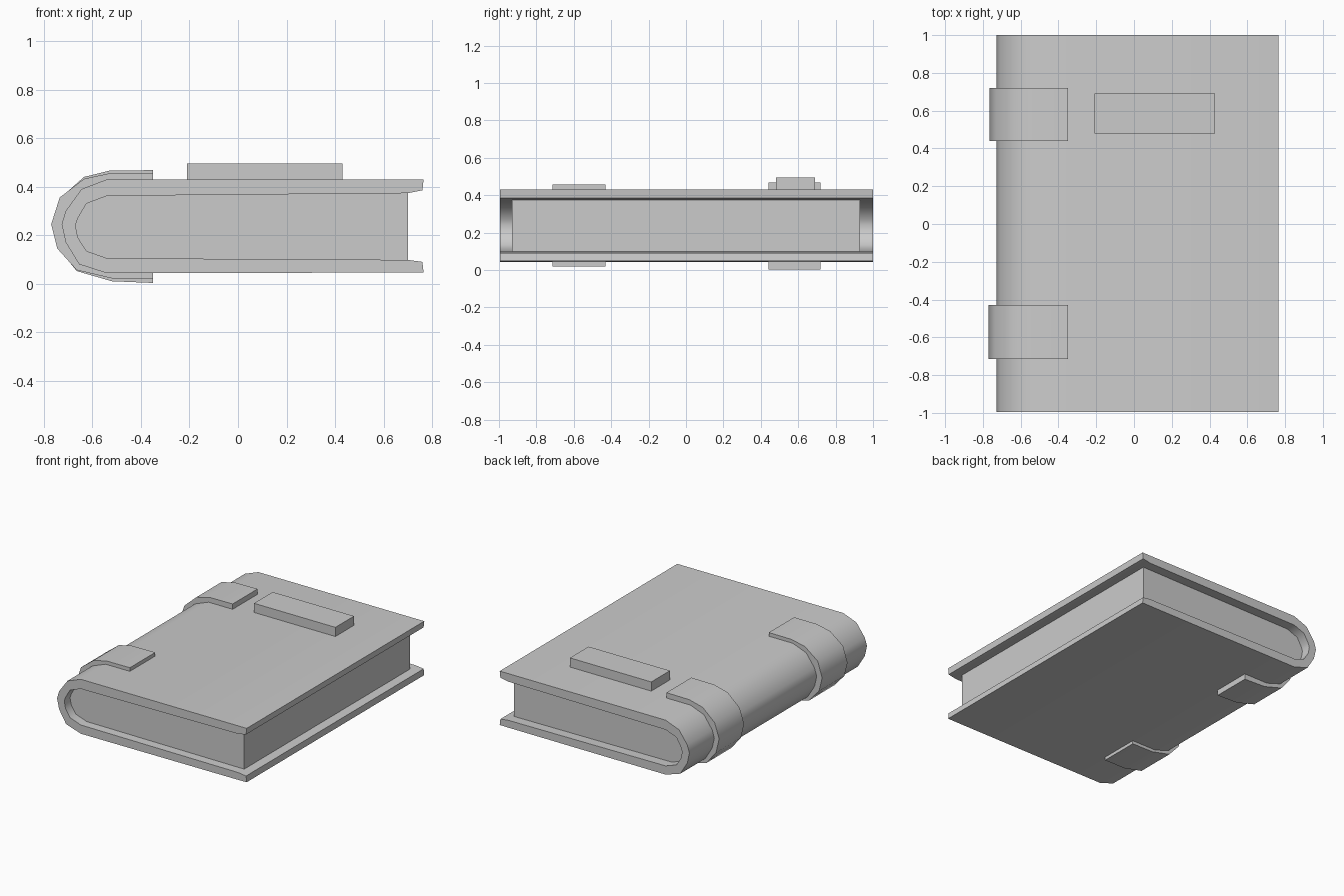
import bpy, bmesh

if "Cube" in bpy.data.objects:
    bpy.data.objects.remove(bpy.data.objects["Cube"])


def finish(name, bm, smooth=False):
    bmesh.ops.recalc_face_normals(bm, faces=bm.faces)
    me = bpy.data.meshes.new(name)
    bm.to_mesh(me)
    bm.free()
    ob = bpy.data.objects.new(name, me)
    bpy.context.collection.objects.link(ob)
    if smooth:
        bpy.ops.object.select_all(action='DESELECT')
        ob.select_set(True)
        bpy.context.view_layer.objects.active = ob
        bpy.ops.object.shade_smooth_by_angle(angle=0.8)
    return ob


def shell(name, outer, inner, y0, y1):
    """Band between two matching XZ profiles, running from y0 to y1."""
    bm = bmesh.new()
    rows = [[bm.verts.new((x, y, z)) for x, z in prof]
            for prof, y in ((outer, y0), (outer, y1), (inner, y1), (inner, y0))]
    n = len(outer)
    for i in range(n - 1):
        for k in range(4):
            a, b = rows[k], rows[(k + 1) % 4]
            bm.faces.new((a[i], a[i + 1], b[i + 1], b[i]))
    for i in (0, n - 1):
        bm.faces.new([r[i] for r in rows])
    return finish(name, bm, True)


def prism(name, prof, y0, y1, smooth=False):
    """Closed convex XZ profile extruded from y0 to y1."""
    bm = bmesh.new()
    face = bm.faces.new([bm.verts.new((x, y0, z)) for x, z in prof])
    ext = bmesh.ops.extrude_face_region(bm, geom=[face])
    verts = [g for g in ext['geom'] if isinstance(g, bmesh.types.BMVert)]
    bmesh.ops.translate(bm, verts=verts, vec=(0, y1 - y0, 0))
    return finish(name, bm, smooth)


# Cover: boards joined by a rounded spine
outer = [(0.765, 0.43), (0.70, 0.43), (-0.54, 0.43), (-0.645, 0.39), (-0.71, 0.30),
         (-0.727, 0.245), (-0.71, 0.17), (-0.655, 0.08), (-0.54, 0.043),
         (0.70, 0.046), (0.765, 0.047)]
inner = [(0.76, 0.385), (0.70, 0.373), (-0.54, 0.362), (-0.625, 0.33), (-0.66, 0.27),
         (-0.67, 0.24), (-0.66, 0.19), (-0.625, 0.135), (-0.54, 0.105),
         (0.70, 0.098), (0.76, 0.09)]
shell("cover", outer, inner, -0.995, 1.0)

# Page block tucked against the inside of the cover
prism("pages", [(0.70, 0.373)] + inner[2:9] + [(0.70, 0.098)], -0.93, 0.93, True)

# Two straps wrapping the spine
strap_in = [(-0.35, 0.43)] + outer[2:9] + [(-0.35, 0.043)]
strap_back = [(-0.35, 0.468), (-0.53, 0.466), (-0.635, 0.44), (-0.73, 0.355),
              (-0.765, 0.25), (-0.74, 0.145), (-0.665, 0.052), (-0.52, 0.01), (-0.35, 0.003)]
strap_front = [(-0.35, 0.456), (-0.53, 0.455), (-0.635, 0.432), (-0.735, 0.355),
               (-0.77, 0.245), (-0.745, 0.145), (-0.665, 0.056), (-0.52, 0.022), (-0.35, 0.02)]
shell("back_strap", strap_back, strap_in, 0.44, 0.72)
shell("front_strap", strap_front, strap_in, -0.715, -0.43)

# Raised title plate on the upper board
prism("title_plate", [(-0.21, 0.425), (0.43, 0.425), (0.43, 0.495), (-0.21, 0.495)], 0.48, 0.69)
